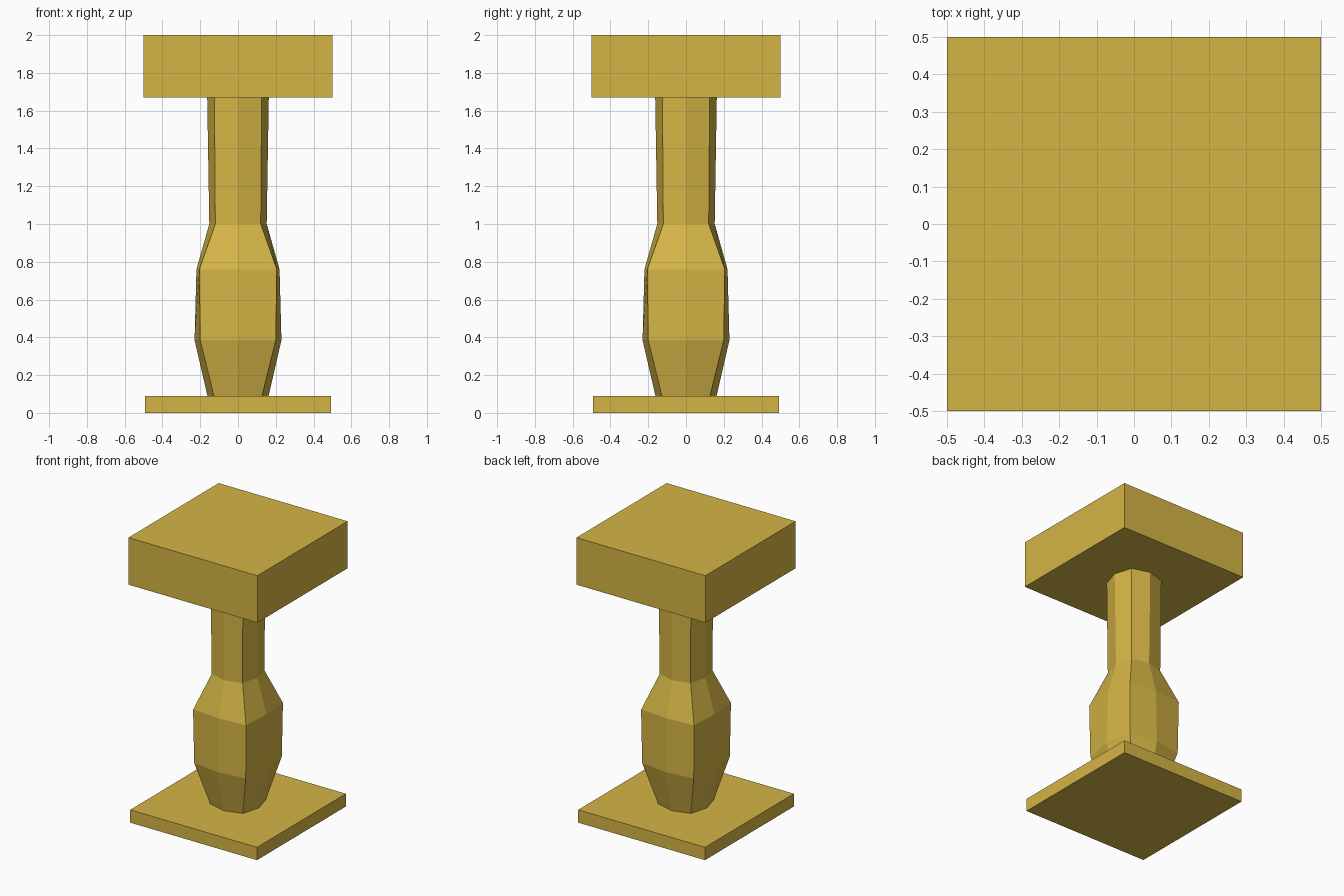
import bpy, bmesh

if "Cube" in bpy.data.objects:
    bpy.data.objects.remove(bpy.data.objects["Cube"])

gold = bpy.data.materials.new("ochre_gold")
gold.diffuse_color = (0.66, 0.46, 0.06, 1)
gold.use_nodes = True
gold.node_tree.nodes["Principled BSDF"].inputs["Base Color"].default_value = gold.diffuse_color


def finish(bm, name):
    bmesh.ops.recalc_face_normals(bm, faces=bm.faces)
    mesh = bpy.data.meshes.new(name)
    bm.to_mesh(mesh)
    bm.free()
    mesh.materials.append(gold)
    obj = bpy.data.objects.new(name, mesh)
    bpy.context.collection.objects.link(obj)
    return obj


def slab(name, half, z0, z1):
    bm = bmesh.new()
    bmesh.ops.create_cube(bm, size=1)
    for v in bm.verts:
        v.co.x *= 2 * half
        v.co.y *= 2 * half
        v.co.z = z1 if v.co.z > 0 else z0
    return finish(bm, name)


# square base plate and thick cap
slab("base_plate", 0.492, 0.0, 0.09)
slab("top_cap", 0.5, 1.67, 2.0)

# eight-sided baluster: height, reach along the axes, corner half-width
profile = [(0.09, 0.162, 0.127), (0.385, 0.23, 0.2), (0.76, 0.22, 0.205),
           (1.0, 0.152, 0.12), (1.67, 0.163, 0.125)]
bm = bmesh.new()
rings = []
for z, r, c in profile:
    outline = [(r, 0), (c, c), (0, r), (-c, c), (-r, 0), (-c, -c), (0, -r), (c, -c)]
    rings.append([bm.verts.new((x, y, z)) for x, y in outline])
for low, high in zip(rings, rings[1:]):
    for i in range(8):
        j = (i + 1) % 8
        bm.faces.new((low[i], low[j], high[j], high[i]))
bm.faces.new(rings[0][::-1])
bm.faces.new(rings[-1])
finish(bm, "baluster_post")
